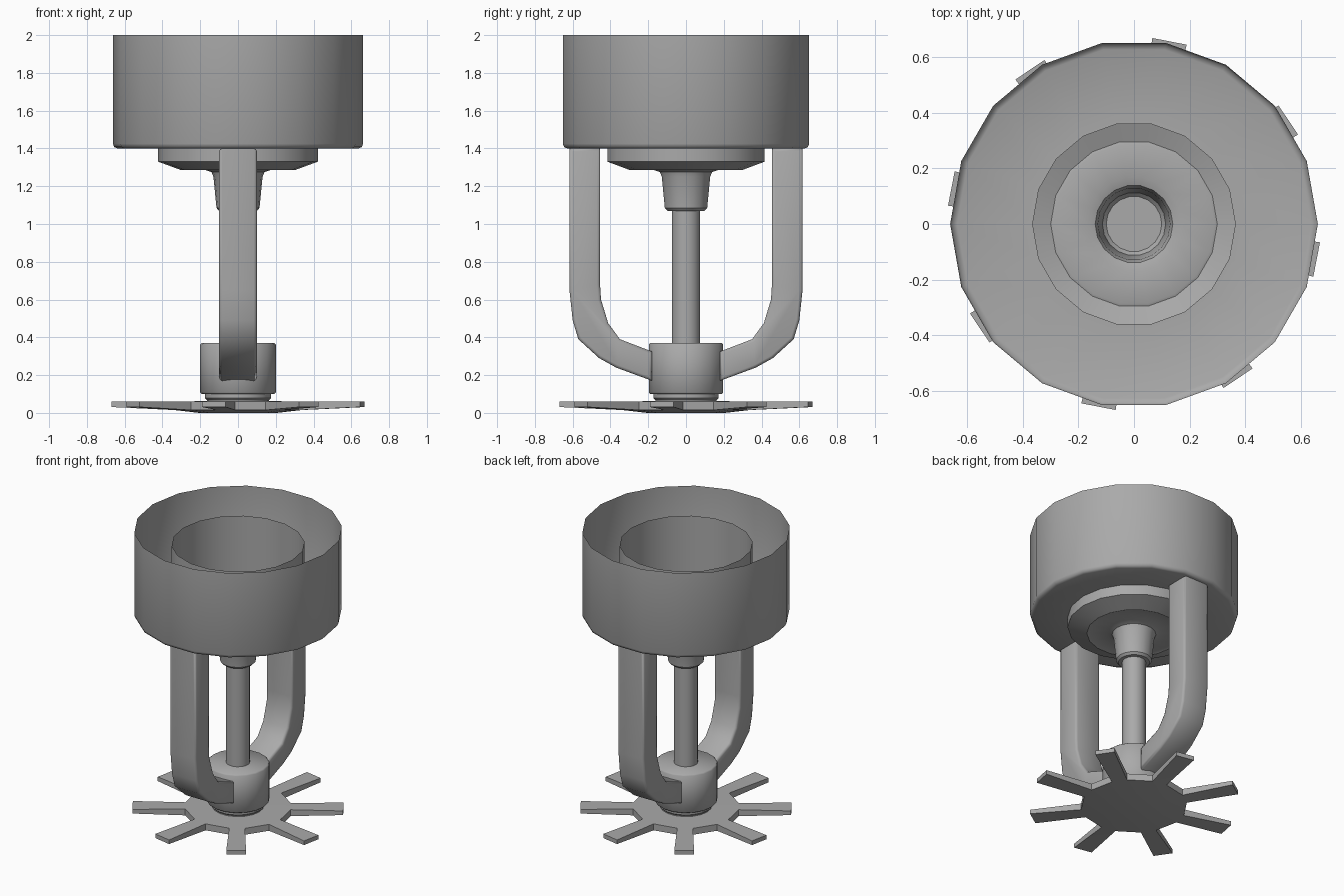
import bpy, bmesh
from math import sin, cos, pi, radians

if "Cube" in bpy.data.objects:
    bpy.data.objects.remove(bpy.data.objects["Cube"])

SIDES = 18
metal = bpy.data.materials.new("dark_metal")
metal.diffuse_color = (.4, .4, .4, 1)
metal.use_nodes = True
metal.node_tree.nodes["Principled BSDF"].inputs["Base Color"].default_value = metal.diffuse_color


def finish(name, bm, angle=35):
    bmesh.ops.recalc_face_normals(bm, faces=bm.faces)
    me = bpy.data.meshes.new(name)
    bm.to_mesh(me)
    bm.free()
    me.materials.append(metal)
    ob = bpy.data.objects.new(name, me)
    bpy.context.collection.objects.link(ob)
    bpy.ops.object.select_all(action='DESELECT')
    ob.select_set(True)
    bpy.context.view_layer.objects.active = ob
    bpy.ops.object.shade_smooth_by_angle(angle=radians(angle))
    return ob


def lathe(name, profile, cap_start=False, cap_end=False, angle=35):
    """Revolve (radius, z) points around the z axis."""
    bm = bmesh.new()
    rings = [[bm.verts.new((r * cos(2 * pi * i / SIDES), r * sin(2 * pi * i / SIDES), z))
              for i in range(SIDES)] for r, z in profile]
    for a, b in zip(rings, rings[1:]):
        for i in range(SIDES):
            j = (i + 1) % SIDES
            bm.faces.new((a[i], a[j], b[j], b[i]))
    if cap_start:
        bm.faces.new(rings[0])
    if cap_end:
        bm.faces.new(rings[-1])
    return finish(name, bm, angle)


# Open outer shell with a pierced floor
lathe("outer_shell", [(.662, 2), (.662, 1.425), (.655, 1.407), (.637, 1.4), (.365, 1.4)], angle=50)

# Inner pipe, its sloped seat, dished plate and the plug cup
lathe("inner_pipe", [(.423, 1.9), (.423, 1.33), (.30, 1.285), (.29, 1.289),
                     (.17, 1.285), (.14, 1.275), (.13, 1.25),
                     (.114, 1.085), (.10, 1.07)], cap_end=True)

# Central rod, hub and collar
lathe("rod", [(.076, 1.075), (.076, .36)], True, True)
lathe("hub", [(.192, .37), (.2, .362), (.2, .108), (.192, .10)], True, True, 50)
lathe("collar", [(.175, .105), (.175, .078), (.165, .068), (.165, .04)], True, True)

# Frame arms: side profile in (y, z), extruded along x and mirrored
outer = [(.617, 1.4), (.617, .65), (.6, .49), (.57, .39), (.46, .29), (.37, .24), (.18, .17)]
inner = [(.18, .325), (.35, .39), (.412, .475), (.45, .6), (.455, .68), (.455, 1.4)]
for side, name in ((-1, "front_arm"), (1, "back_arm")):
    bm = bmesh.new()
    face = bm.faces.new([bm.verts.new((-.1, side * y, z)) for y, z in outer + inner])
    ext = bmesh.ops.extrude_face_region(bm, geom=[face])
    moved = [v for v in ext["geom"] if isinstance(v, bmesh.types.BMVert)]
    bmesh.ops.translate(bm, verts=moved, vec=(.2, 0, 0))
    bmesh.ops.recalc_face_normals(bm, faces=bm.faces)
    # round the edges running along the arm
    long_edges = [e for e in bm.edges if abs(e.verts[0].co.x - e.verts[1].co.x) < 1e-5]
    bmesh.ops.bevel(bm, geom=long_edges, offset=.016, segments=2, profile=.5,
                    affect='EDGES', clamp_overlap=True)
    finish(name, bm, 50)

# Deflector: shallow dished plate with eight tines
bm = bmesh.new()


def layer(z_centre, z_root, z_tip):
    centre, roots, tips = [], [], []
    for k in range(8):
        a = radians(34 + 45 * k)
        for s in (-1, 1):
            def at(r, w, z):
                return bm.verts.new((r * cos(a) - s * w * sin(a), r * sin(a) + s * w * cos(a), z))
            centre.append(at(.2, .04, z_centre))
            roots.append(at(.335, .05, z_root))
            tips.append(at(.67, .063, z_tip))
    bm.faces.new(centre)
    for i in range(16):
        j = (i + 1) % 16
        bm.faces.new((centre[i], centre[j], roots[j], roots[i]))
        if i % 2 == 0:
            bm.faces.new((roots[i], roots[j], tips[j], tips[i]))
    return roots, tips


r0, t0 = layer(0, .015, .031)
r1, t1 = layer(.062, .06, .06)
for i in range(16):
    j = (i + 1) % 16
    bm.faces.new((r0[i], t0[i], t1[i], r1[i]))
    if i % 2 == 0:
        bm.faces.new((t0[i], t0[j], t1[j], t1[i]))
    else:
        bm.faces.new((r0[i], r0[j], r1[j], r1[i]))
finish("deflector", bm, 30)
